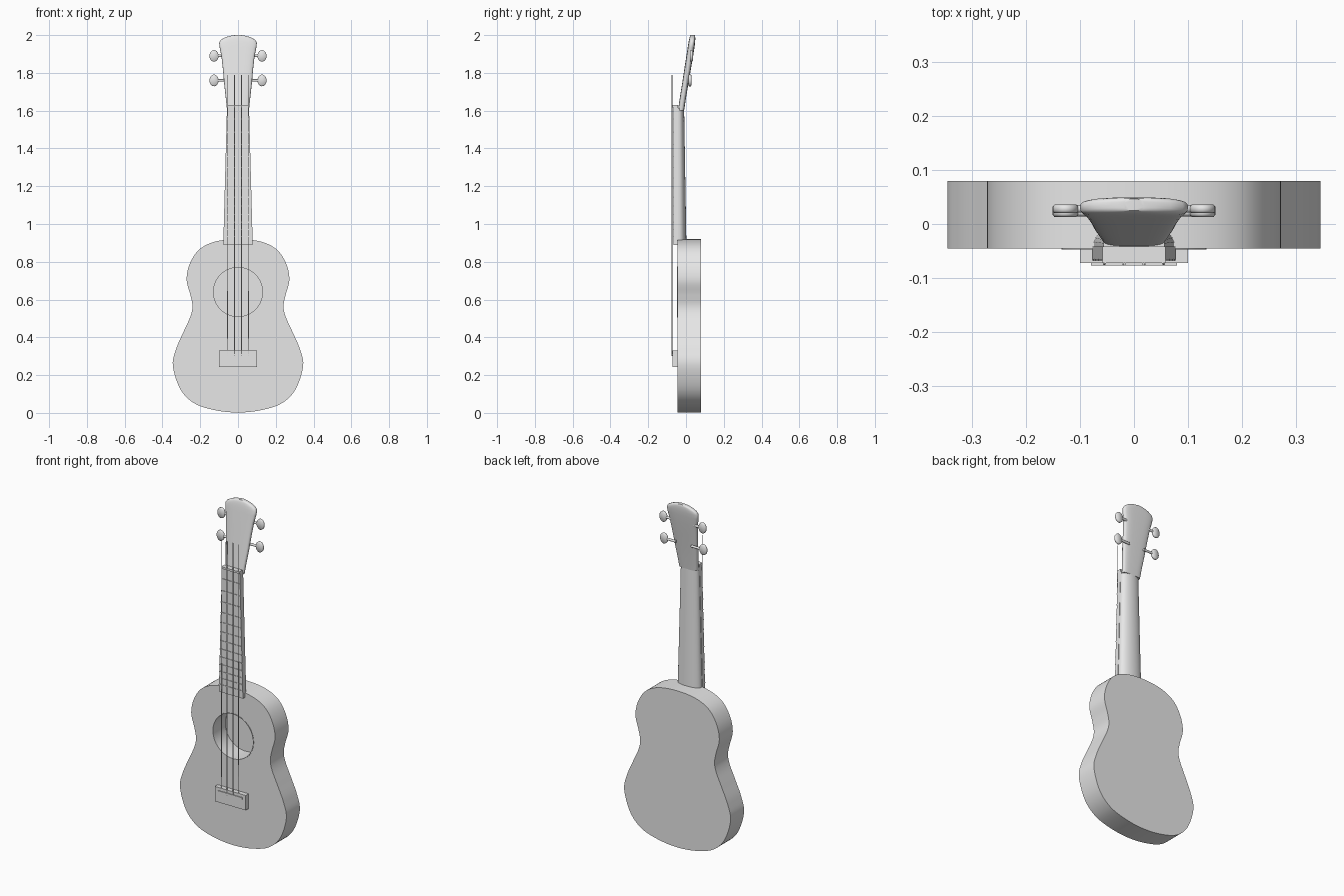
import bpy, bmesh, math
from mathutils import Vector

if "Cube" in bpy.data.objects:
    bpy.data.objects.remove(bpy.data.objects["Cube"])

grey = bpy.data.materials.new("plain grey")
grey.diffuse_color = (0.8, 0.8, 0.8, 1)
grey.use_nodes = True
grey.node_tree.nodes["Principled BSDF"].inputs["Base Color"].default_value = grey.diffuse_color


def finish(name, bm, angle=35):
    bmesh.ops.recalc_face_normals(bm, faces=bm.faces)
    mesh = bpy.data.meshes.new(name)
    bm.to_mesh(mesh)
    bm.free()
    mesh.materials.append(grey)
    ob = bpy.data.objects.new(name, mesh)
    bpy.context.collection.objects.link(ob)
    bpy.ops.object.select_all(action='DESELECT')
    ob.select_set(True)
    bpy.context.view_layer.objects.active = ob
    bpy.ops.object.shade_smooth_by_angle(angle=math.radians(angle))
    return ob


def loft(name, rings, angle=35):
    """Skin a list of equal-length rings and cap both ends."""
    bm = bmesh.new()
    vs = [[bm.verts.new(p) for p in r] for r in rings]
    n = len(rings[0])
    for a, b in zip(vs, vs[1:]):
        for i in range(n):
            j = (i + 1) % n
            bm.faces.new((a[i], a[j], b[j], b[i]))
    bm.faces.new(vs[0])
    bm.faces.new(vs[-1])
    return finish(name, bm, angle)


def prism(name, outline, y0, y1):
    """Extrude an (x, z) outline along y."""
    return loft(name, [[(x, y, z) for x, z in outline] for y in (y0, y1)])


def bar(name, w0, w1, z0, z1, y0, y1):
    return prism(name, [(-w0, z0), (w0, z0), (w1, z1), (-w1, z1)], y0, y1)


def rod(name, a, b, r, n=8):
    a, b = Vector(a), Vector(b)
    q = (b - a).to_track_quat('Z', 'Y')
    circle = [q @ Vector((r * math.cos(2 * math.pi * i / n),
                          r * math.sin(2 * math.pi * i / n), 0)) for i in range(n)]
    return loft(name, [[p + c for c in circle] for p in (a, b)], 50)


def smooth_closed(pts, steps):
    """Catmull-Rom through a closed list of points."""
    out, n = [], len(pts)
    for i in range(n):
        p0, p1, p2, p3 = (Vector(pts[(i + k) % n]) for k in (-1, 0, 1, 2))
        for s in range(steps):
            t = s / steps
            out.append(0.5 * (2 * p1 + (p2 - p0) * t + (2 * p0 - 5 * p1 + 4 * p2 - p3) * t * t
                              + (3 * p1 - p0 - 3 * p2 + p3) * t ** 3))
    return out


# Body: waisted outline with a round sound hole sunk into the front
half = [(0.12, 0.014), (0.23, 0.05), (0.305, 0.125), (0.345, 0.25), (0.327, 0.34),
        (0.288, 0.43), (0.252, 0.51), (0.241, 0.565), (0.252, 0.625), (0.272, 0.705),
        (0.255, 0.79), (0.205, 0.865), (0.12, 0.907)]
outline = smooth_closed([(0, 0.002)] + half + [(0, 0.92)] + [(-x, z) for x, z in half[::-1]], 6)
HZ, HR = 0.64, 0.13
hole = []
for p in outline:
    d = (p - Vector((0, HZ))).normalized() * HR
    hole.append((d.x, d.y + HZ))
FRONT, BACK = -0.045, 0.08
loft("body", [[(x, BACK - 0.012, z) for x, z in hole], [(x, FRONT, z) for x, z in hole],
              [(x, FRONT, z) for x, z in outline], [(x, BACK, z) for x, z in outline]])

# Thin raised rim around the sound hole
bm = bmesh.new()
N = 64
rim = [[bm.verts.new((r * math.cos(2 * math.pi * i / N), y, HZ + r * math.sin(2 * math.pi * i / N)))
        for i in range(N)] for r, y in ((0.130, -0.04), (0.130, -0.047), (0.134, -0.047), (0.134, -0.04))]
for k in range(4):
    a, b = rim[k], rim[(k + 1) % 4]
    for i in range(N):
        j = (i + 1) % N
        bm.faces.new((a[i], a[j], b[j], b[i]))
finish("sound_hole_rim", bm)


# Neck: flat front, half-round back
def d_ring(z, w, yf, yb, n=20):
    return [(w * math.cos(math.pi * i / n), yf + (yb - yf) * math.sin(math.pi * i / n) ** 0.8, z)
            for i in range(n + 1)]


loft("neck", [d_ring(0.90, 0.075, -0.043, 0.002), d_ring(1.25, 0.066, -0.043, -0.004),
              d_ring(1.615, 0.057, -0.043, -0.010)])


# Headstock: rounded slab leaning back and flaring toward the tip
def slab_ring(z, w, yf, yb, n=32):
    ring = []
    for i in range(n):
        a = 2 * math.pi * i / n
        c, s = math.cos(a), math.sin(a)
        ring.append((w * math.copysign(abs(c) ** 0.6, c),
                     (yf + yb) / 2 + (yb - yf) / 2 * math.copysign(abs(s) ** 0.6, s), z))
    return ring


loft("headstock", [slab_ring(*s) for s in (
    (1.60, 0.058, -0.043, -0.010), (1.66, 0.064, -0.034, -0.001), (1.74, 0.073, -0.021, 0.012),
    (1.82, 0.080, -0.009, 0.026), (1.89, 0.088, 0.002, 0.038), (1.935, 0.097, 0.009, 0.045),
    (1.96, 0.100, 0.013, 0.048), (1.975, 0.091, 0.016, 0.049), (1.988, 0.068, 0.019, 0.049),
    (1.996, 0.042, 0.022, 0.048), (2.0, 0.018, 0.025, 0.046))], 45)

# Fretboard, nut and frets spaced by the twelfth root of two
NUT, SCALE = 1.63, 1.32


def board_half_width(z):
    return 0.078 - 0.020 * (z - 0.89) / (NUT - 0.89)


bar("fretboard", board_half_width(0.89), board_half_width(NUT), 0.89, NUT, -0.066, -0.042)
bar("nut", 0.058, 0.058, NUT - 0.012, NUT, -0.072, -0.064)
for k in range(1, 14):
    z = NUT - SCALE * (1 - 2 ** (-k / 12))
    w = board_half_width(z)
    bar(f"fret_{k}", w, w, z - 0.003, z + 0.003, -0.069, -0.065)

# Bridge and saddle
bar("bridge", 0.1, 0.1, 0.243, 0.33, -0.072, -0.044)
bar("saddle", 0.08, 0.08, 0.303, 0.313, -0.077, -0.071)

# Strings
for k, x in enumerate((-0.056, -0.019, 0.019, 0.056)):
    r = 0.0028 if k in (1, 2) else 0.0018
    rod(f"string_{k + 1}", (x, -0.074, 0.30), (x * 0.95, -0.074, 1.79), r, 6)

# Tuning pegs: a shaft and a flat oval button, two on each side
for side, label in ((-1, "left"), (1, "right")):
    for z, y, level in ((1.76, 0.021, "lower"), (1.89, 0.028, "upper")):
        rod(f"{label}_{level}_peg_shaft", (side * 0.05, y, z), (side * 0.112, y, z), 0.007, 10)
        oval = [(a, b) for a, b in ((math.cos(2 * math.pi * i / 20), math.sin(2 * math.pi * i / 20))
                                    for i in range(20))]
        loft(f"{label}_{level}_peg_button",
             [[(side * 0.127 + 0.024 * s * a, y + dy, z + 0.031 * s * b) for a, b in oval]
              for s, dy in ((0.85, -0.008), (1, -0.004), (1, 0.004), (0.85, 0.008))], 50)
